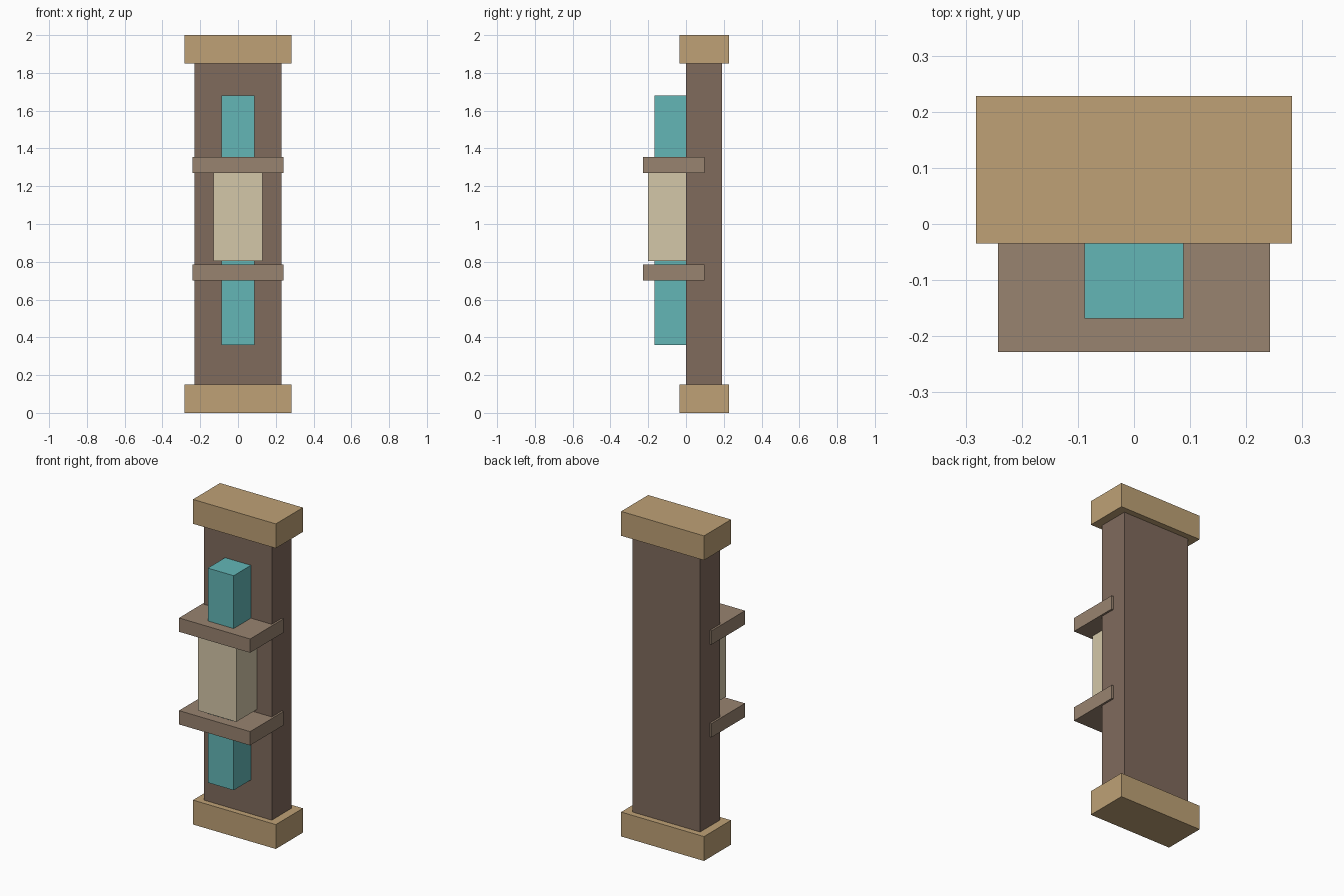
import bpy

if "Cube" in bpy.data.objects:
    bpy.data.objects.remove(bpy.data.objects["Cube"])


def material(name, hex_rgb):
    # sRGB hex to linear colour
    lin = [(int(hex_rgb[i:i + 2], 16) / 255) ** 2.2 for i in (0, 2, 4)]
    mat = bpy.data.materials.new(name)
    mat.diffuse_color = (*lin, 1)
    mat.use_nodes = True
    mat.node_tree.nodes["Principled BSDF"].inputs["Base Color"].default_value = mat.diffuse_color
    return mat


def box(name, half_x, y, z, mat):
    # Box centred on x = 0, spanning the given y and z ranges
    bpy.ops.mesh.primitive_cube_add(size=1, location=(0, sum(y) / 2, sum(z) / 2))
    ob = bpy.context.object
    ob.name = name
    ob.scale = (2 * half_x, y[1] - y[0], z[1] - z[0])
    bpy.ops.object.transform_apply(location=False, rotation=False, scale=True)
    ob.data.materials.append(mat)
    return ob


sand = material("sand", "BDA075")
dark = material("dark_brown", "7F6A5D")
brown = material("brown", "97826F")
teal = material("teal", "63B5B5")
cream = material("cream", "D3C6A7")

# Back column between two end caps
box("column", 0.23, (0.0, 0.191), (0.15, 1.85), dark)
for name, z in (("base_cap", 0.0), ("top_cap", 1.85)):
    box(name, 0.282, (-0.035, 0.228), (z, z + 0.15), sand)

# Teal core with a cream sleeve on the front
box("core", 0.088, (-0.168, 0.008), (0.36, 1.68), teal)
box("sleeve", 0.13, (-0.202, 0.058), (0.805, 1.28), cream)

# Brackets clamping the core to the column
for name, z in (("lower_bracket", 0.70), ("upper_bracket", 1.27)):
    box(name, 0.242, (-0.228, 0.097), (z, z + 0.085), brown)
